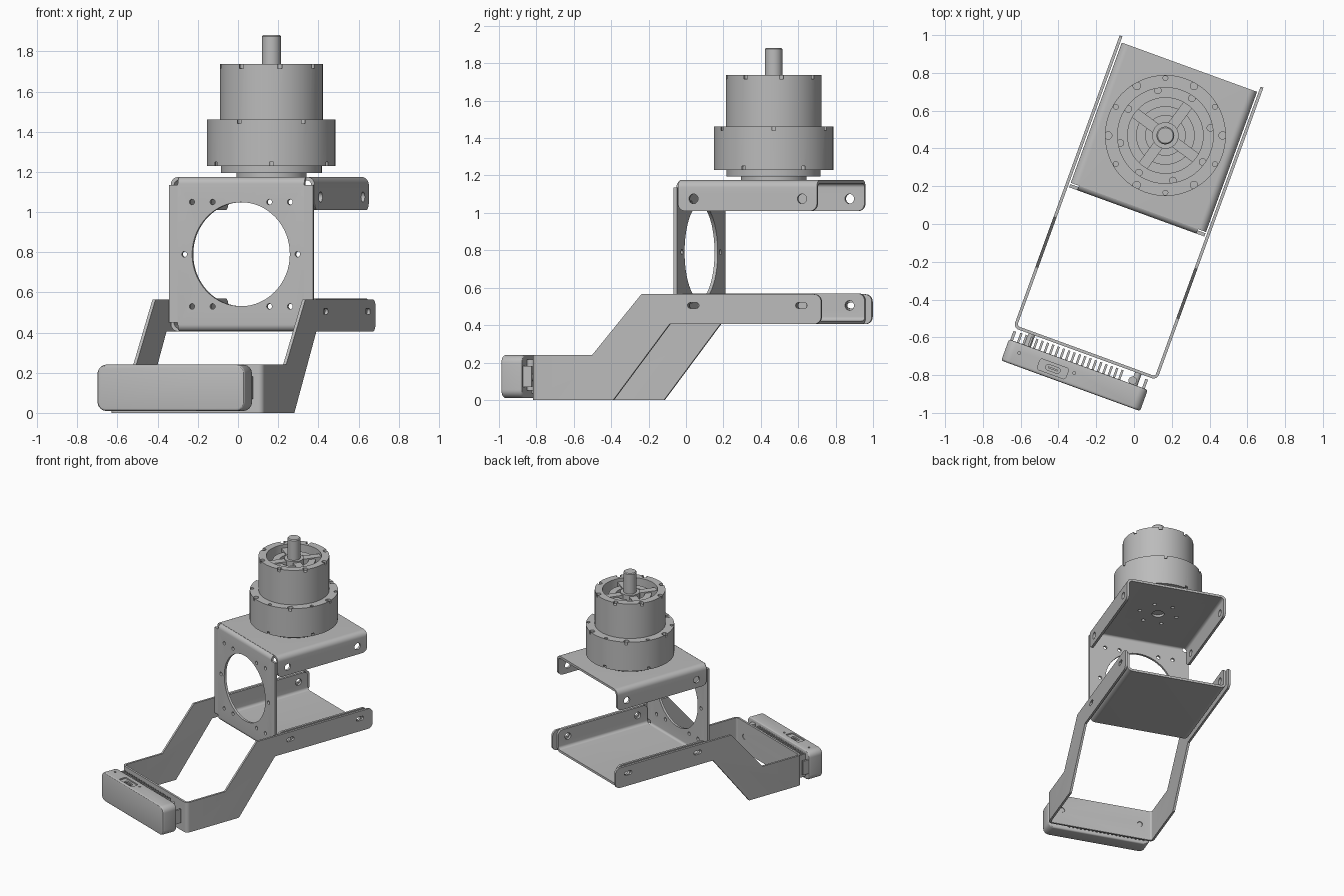
import bpy, bmesh
from math import sin, cos, pi, radians
from mathutils import Matrix, Vector

cube = bpy.data.objects.get("Cube")
if cube:
    bpy.data.objects.remove(cube)

grey = bpy.data.materials.new("metal grey")
grey.use_nodes = True
grey.diffuse_color = (0.5, 0.5, 0.5, 1)
grey.node_tree.nodes["Principled BSDF"].inputs["Base Color"].default_value = (0.5, 0.5, 0.5, 1)

# The whole assembly is built square, then turned about z
PLACE = Matrix.Translation((-0.0075, 0.003, 0)) @ Matrix.Rotation(radians(-20), 4, "Z")
MOTOR = (0.004, 0.497)
MID = 0.79          # height about which the two channels mirror


# ---- outlines ----
def arc(a, b, r, start, end, n=8):
    return [(a + r * cos(radians(start + (end - start) * i / n)),
             b + r * sin(radians(start + (end - start) * i / n))) for i in range(n + 1)]


def circle(a, b, r, n=24):
    return arc(a, b, r, 0, 360, n)[:-1]


def rrect(a, b, w, h, r):
    w, h = w / 2 - r, h / 2 - r
    return (arc(a + w, b + h, r, 0, 90) + arc(a - w, b + h, r, 90, 180)
            + arc(a - w, b - h, r, 180, 270) + arc(a + w, b - h, r, 270, 360))


def rect(a0, b0, a1, b1):
    return [(a0, b0), (a1, b0), (a1, b1), (a0, b1)]


def bent(path, r, t, n=8):
    """Section of a folded sheet whose corners all turn left."""
    pts = [Vector(p) for p in path]
    dirs = [(q - p).normalized() for p, q in zip(pts, pts[1:])]
    norm = [Vector((-d.y, d.x)) for d in dirs]
    outer, inner = [pts[0]], [pts[0] + norm[0] * t]
    for i in range(1, len(pts) - 1):
        centre = pts[i] - dirs[i - 1] * r + norm[i - 1] * r
        for k in range(n + 1):
            a = pi / 2 * k / n
            out = -norm[i - 1] * cos(a) - norm[i] * sin(a)
            outer.append(centre + out * r)
            inner.append(centre + out * (r - t))
    outer.append(pts[-1])
    inner.append(pts[-1] + norm[-1] * t)
    return [tuple(p) for p in outer + inner[::-1]]


def flip(outline):
    return [(a, 2 * MID - b) for a, b in outline]


# ---- solids ----
def to_object(name, bm):
    bmesh.ops.recalc_face_normals(bm, faces=bm.faces)
    me = bpy.data.meshes.new(name)
    bm.to_mesh(me)
    bm.free()
    me.materials.append(grey)
    ob = bpy.data.objects.new(name, me)
    bpy.context.scene.collection.objects.link(ob)
    return ob


def solid(name, *prisms):
    """Each prism is (outline, axis, low, high)."""
    bm = bmesh.new()
    for outline, axis, lo, hi in prisms:
        place = {"x": lambda a, b, h: (h, a, b), "y": lambda a, b, h: (a, h, b),
                 "z": lambda a, b, h: (a, b, h)}[axis]
        low = [bm.verts.new(place(a, b, lo)) for a, b in outline]
        high = [bm.verts.new(place(a, b, hi)) for a, b in outline]
        bm.faces.new(low)
        bm.faces.new(high)
        for i in range(len(low)):
            bm.faces.new((low[i - 1], low[i], high[i], high[i - 1]))
    return to_object(name, bm)


def modify(ob, kind, **props):
    mod = ob.modifiers.new(kind.lower(), kind)
    for key, value in props.items():
        setattr(mod, key, value)
    deps = bpy.context.evaluated_depsgraph_get()
    me = bpy.data.meshes.new_from_object(ob.evaluated_get(deps))
    ob.modifiers.clear()
    ob.data = me


def boolean(ob, operation, *prisms):
    cutter = solid("cutter", *prisms)
    modify(ob, "BOOLEAN", object=cutter, operation=operation, solver="EXACT")
    bpy.data.objects.remove(cutter)


def lathe(name, profile, centre, steps=64):
    bm = bmesh.new()
    verts = [bm.verts.new((r, 0, z)) for r, z in profile]
    edges = [bm.edges.new(pair) for pair in zip(verts, verts[1:])]
    bmesh.ops.spin(bm, geom=verts + edges, cent=(0, 0, 0), axis=(0, 0, 1),
                   angle=2 * pi, steps=steps)
    bmesh.ops.remove_doubles(bm, verts=bm.verts, dist=0.0001)
    bmesh.ops.translate(bm, verts=bm.verts, vec=(*centre, 0))
    return to_object(name, bm)


parts = []

# ---- long carrying arms, joined by a cross plate at the front ----
arms = solid("arm_bracket", (bent([(-.405, .912), (-.405, -.735), (.405, -.735), (.405, .912)],
                                  .03, .016), "z", -.05, .62))
side = ([(-.8, 0), (-.27, 0), (.05, .405)] + arc(.872, .445, .04, -90, 0)
        + arc(.872, .525, .04, 0, 90) + [(-.11, .565), (-.39, .24), (-.8, .24)])
boolean(arms, "INTERSECT", (side, "x", -.6, .6))
boolean(arms, "DIFFERENCE",
        *[(rrect(v, .505, .065, .03, .0149), "x", -.6, .6) for v in (.185, .8)],
        *[(circle(u, .12, .02), "y", -.8, -.6) for u in (-.3, .3)])
parts.append(arms)

# ---- upper and lower channels ----
section = bent([(.381, 1.01), (.381, 1.175), (-.381, 1.175), (-.381, 1.01)], .04, .018)
flange = (arc(.13, 1.05, .04, 180, 270) + arc(.84, 1.05, .04, 270, 360)
          + [(.88, 1.2), (.09, 1.2)])
for name, turn in (("upper_channel", list), ("lower_channel", flip)):
    channel = solid(name, (turn(section), "y", .09, .88))
    boolean(channel, "INTERSECT", (turn(flange), "x", -.5, .5))
    holes = [(turn(circle(v, 1.075, .026)), "x", -.5, .5) for v in (.178, .795)]
    if name == "upper_channel":
        holes.append((circle(*MOTOR, .045), "z", 1.1, 1.2))
        holes += [(circle(x, y, .014, 12), "z", 1.1, 1.2) for x, y in circle(*MOTOR, .14, 6)]
    boolean(channel, "DIFFERENCE", *holes)
    parts.append(channel)

# ---- upright front plate with a large round opening ----
plate = solid("front_plate", (bent([(.105, 1.175), (.065, 1.175), (.065, .405), (.105, .405)],
                                   .035, .018), "x", -.335, .335))
spots = [(s * u, MID + t * .26) for s in (-1, 1) for t in (-1, 1) for u in (.15, .26)]
spots += [(-.3, MID), (.3, MID)]
boolean(plate, "DIFFERENCE", (circle(0, MID, .259, 64), "y", 0, .2),
        *[(circle(u, z, .014, 16), "y", 0, .2) for u, z in spots])
parts.append(plate)
parts.append(solid("front_plate_edges", *[(rect(.065, .45, .083, 1.135), "x", *span)
                                          for span in ((-.381, -.335), (.335, .381))]))

# ---- motor ----
motor = lathe("motor_body", [
    (0, 1.175), (.175, 1.175), (.175, 1.195), (.252, 1.195), (.252, 1.23), (.32, 1.23),
    (.32, 1.462), (.256, 1.462), (.256, 1.737), (.2, 1.737), (.2, 1.64), (.155, 1.64),
    (.155, 1.7), (.105, 1.7), (.105, 1.67), (.07, 1.67), (.07, 1.72), (0, 1.72)], MOTOR)
notches = [(circle(x, y, .018, 12), "z", 1.715, 1.8) for x, y in
           [p for p in arc(*MOTOR, .242, 29.5, 344.5, 7)]]
for i, (x, y) in enumerate(arc(*MOTOR, .303, 20, 350, 11)):
    notches.append((circle(x, y, .013 if i % 2 else .02, 12), "z", 1.44, 1.5))
    if i % 2:
        notches.append((circle(x, y, .02, 12), "z", 1.2, 1.25))
boolean(motor, "DIFFERENCE", *notches)
parts.append(motor)
parts.append(lathe("motor_shaft", [(0, 1.7), (.047, 1.7), (.047, 1.875), (.041, 1.882),
                                   (0, 1.882)], MOTOR, 32))

# Spokes across the open top of the motor
spokes = []
for i in range(4):
    turn = Matrix.Rotation(radians(73.6 + 90 * i), 2)
    bar = [turn @ Vector(p) + Vector(MOTOR) for p in rect(.065, -.028, .21, .028)]
    spokes.append(([tuple(p) for p in bar], "z", 1.63, 1.71))
parts.append(solid("motor_spokes", *spokes))

# ---- camera ----
camera = solid("camera_body", (rrect(-.014, .125, .782, .23, .045), "y", -.92, -.8))
modify(camera, "BEVEL", width=.012, segments=3, limit_method="ANGLE", angle_limit=radians(40))
boolean(camera, "DIFFERENCE", (rrect(-.133, -.868, .16, .06, .012), "z", .23, .3),
        *[(circle(u, -.868, .008, 12), "z", .215, .3) for u in (-.195, -.071)],
        *[(circle(u, -.85, .008, 12), "z", .225, .3) for u in (-.33, -.02)])
boolean(camera, "DIFFERENCE", (rrect(-.133, -.868, .08, .03, .014), "z", .19, .3))
parts.append(camera)
parts.append(solid("camera_connector", (rrect(-.133, -.868, .055, .01, .004), "z", .18, .226)))

# Cooling fins, end clips and mounting posts behind the camera
parts.append(solid("camera_fins", *[(rect(-.805, .035, -.747, .215), "x", u, u + .012)
                                    for u in [-.36 + .03 * i for i in range(20)]]))
parts.append(solid("camera_end_clips", *[(rect(-.805, .07, -.75, .18), "x", u, u + .015)
                                         for u in (-.398, .345)]))
parts.append(solid("camera_mounts", *[(circle(u, .12, .018), "y", -.81, -.722)
                                      for u in (-.3, .3)]))
parts.append(solid("camera_knob", (circle(.285, -.782, .022), "z", .05, .215)))

for part in parts:
    part.data.shade_smooth()
    part.data.set_sharp_from_angle(angle=radians(30))
    part.matrix_world = PLACE
